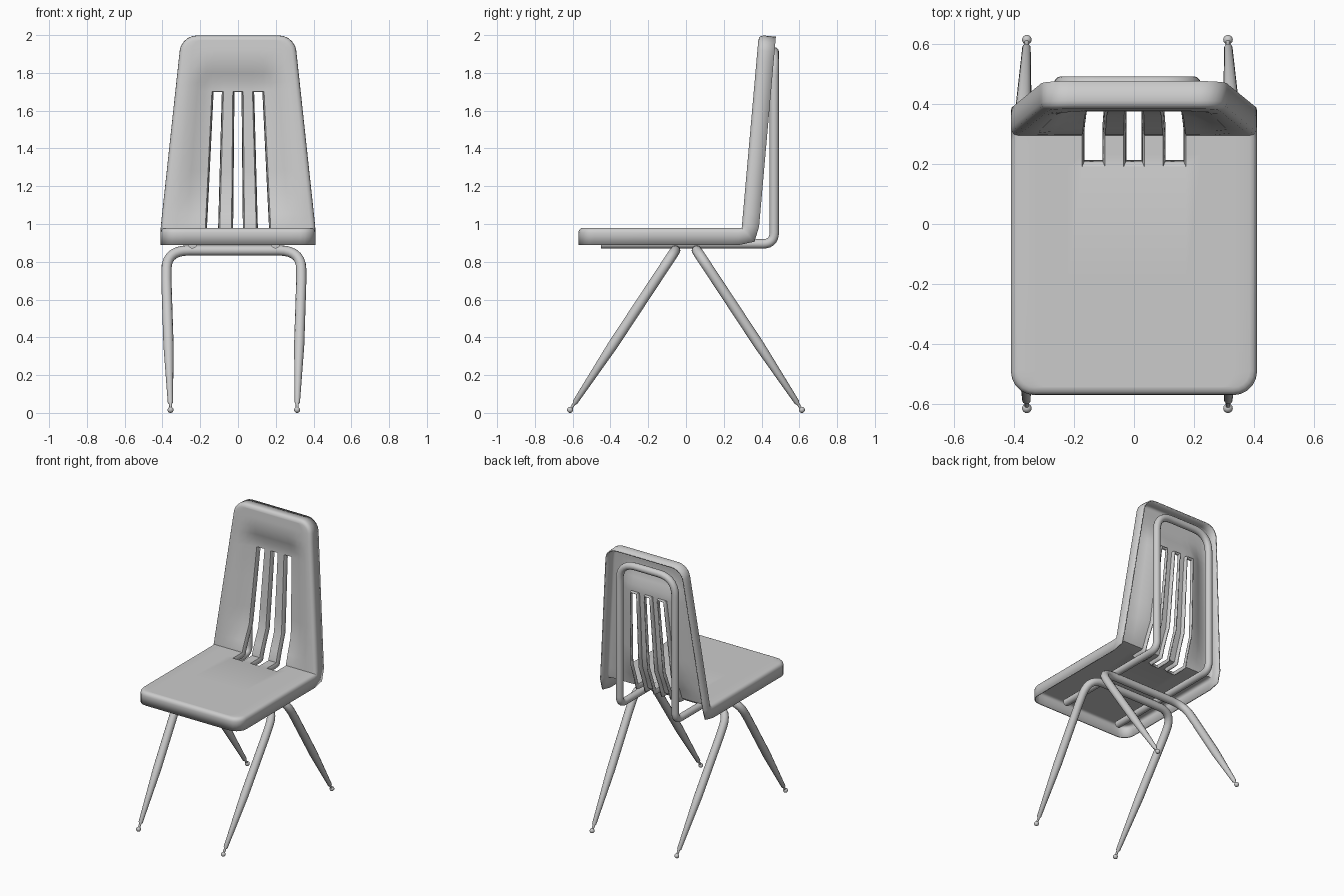
import bpy, bmesh, math
from mathutils import Vector

if "Cube" in bpy.data.objects:
    bpy.data.objects.remove(bpy.data.objects["Cube"])

SEAT, LEN, R = 0.865, 1.889, 0.08      # path length of seat, of whole shell, corner radius
CX = -0.022                            # the metal frame sits slightly off centre


def smooth(t):
    t = max(0.0, min(1.0, t))
    return t * t * (3 - 2 * t)


def finish(ob, angle=40):
    bpy.ops.object.select_all(action='DESELECT')
    ob.select_set(True)
    bpy.context.view_layer.objects.active = ob
    bpy.ops.object.shade_smooth_by_angle(angle=math.radians(angle))


# --- Moulded shell: one sheet running from the seat front up to the back top ---
COLS = [-1, -.85, -.7, -.57, -.45, -.25, -.09, .09, .25, .45, .57, .7, .85, 1]
MIDDLE = [.4, .76, .80, .85, .865, .88, .94, 1.05, 1.17, 1.38, 1.595, 1.64, 1.69, 1.75]
ARC = [0, 18, 36, 54, 72, 90]
ROWS = [(R, 1, a) for a in ARC] + [(s, 1, 90) for s in MIDDLE] \
    + [(LEN - R, -1, a) for a in reversed(ARC)]
NR, NC = len(ROWS), len(COLS)
SLOT0, SLOT1 = len(ARC) + 1, len(ARC) + 10      # first and last slot rows


def shell_point(i, j, inset, drop):
    base, sign, a = ROWS[i]
    a, u = math.radians(a), COLS[j]
    s = base - sign * (R - inset) * math.cos(a)
    up = max(0, s - SEAT)
    half = 0.41 - 0.11 * up / (LEN - SEAT) - (R - (R - inset) * math.sin(a))
    y, z = -0.57 + min(s, SEAT) + up * 0.088, 0.98 + up * 0.996
    t = max(0, min(1, (s - 0.85) / 0.03))
    n = Vector((0, -1)).lerp(Vector((0.996, -0.088)), t).normalized()
    hollow = 0.05 * smooth((0.92 - abs(u)) / 0.47) * smooth(up / 0.2) * smooth((1.77 - s) / 0.16)
    d = drop * (1 + 0.1 * math.sin(math.pi * t)) + hollow
    return Vector((half * u, y + n.x * d, z + n.y * d))


def perimeter(i0, i1, j0, j1):
    return [(i0, j) for j in range(j0, j1)] + [(i, j1) for i in range(i0, i1)] \
        + [(i1, j) for j in range(j1, j0, -1)] + [(i, j0) for i in range(i1, i0, -1)]


bm = bmesh.new()
grid = {(i, j): bm.verts.new(shell_point(i, j, 0.025, 0)) for i in range(NR) for j in range(NC)}
for i in range(NR - 1):
    for j in range(NC - 1):
        if not (j in (4, 6, 8) and SLOT0 <= i < SLOT1):
            bm.faces.new([grid[i, j], grid[i, j + 1], grid[i + 1, j + 1], grid[i + 1, j]])

# rounded edge and skirt
loop = perimeter(0, NR - 1, 0, NC - 1)
inner = [grid[k] for k in loop]
for inset, drop in ((0.012, 0.004), (0.003, 0.013), (0, 0.026), (0, 0.091)):
    outer = [bm.verts.new(shell_point(*k, inset, drop)) for k in loop]
    for k in range(len(loop)):
        m = (k + 1) % len(loop)
        bm.faces.new([outer[k], outer[m], inner[m], inner[k]])
    inner = outer

# turned, tapering lips around the three slots
for j in (4, 6, 8):
    loop = perimeter(SLOT0, SLOT1, j, j + 1)
    upper = [grid[k] for k in loop]
    for shift, drop in ((0.006, 0.012), (0.009, 0.032)):
        lip = []
        for i, c in loop:
            co = shell_point(i, c, 0.025, drop)
            co.x += shift if c == j else -shift
            co.y += 2.5 * shift if i == SLOT0 else 0
            lip.append(bm.verts.new(co))
        for k in range(len(loop)):
            m = (k + 1) % len(loop)
            bm.faces.new([upper[k], upper[m], lip[m], lip[k]])
        upper = lip

mesh = bpy.data.meshes.new("seat_shell")
bm.to_mesh(mesh)
bm.free()
shell = bpy.data.objects.new("seat_shell", mesh)
bpy.context.collection.objects.link(shell)
finish(shell, 50)
wall = shell.modifiers.new("wall", 'SOLIDIFY')
wall.thickness, wall.offset = 0.008, -1


# --- Tubes ---
def rounded(pts, radius, steps=7):
    """Replace each inner corner by a curved bend."""
    pts = [Vector(p) for p in pts]
    out = [pts[0]]
    for a, b, c in zip(pts, pts[1:], pts[2:]):
        p, q = b + (a - b).normalized() * radius, b + (c - b).normalized() * radius
        for k in range(steps + 1):
            t = k / steps
            out.append(p * (1 - t) ** 2 + b * 2 * t * (1 - t) + q * t * t)
    return out + [pts[-1]]


def tube(name, pts, radii):
    cu = bpy.data.curves.new(name, 'CURVE')
    cu.dimensions, cu.bevel_depth, cu.bevel_resolution = '3D', 1.0, 4
    cu.use_fill_caps = True
    sp = cu.splines.new('POLY')
    sp.points.add(len(pts) - 1)
    for p, co, r in zip(sp.points, pts, radii):
        p.co, p.radius = (*co, 1), r
    ob = bpy.data.objects.new(name, cu)
    bpy.context.collection.objects.link(ob)
    bpy.ops.object.select_all(action='DESELECT')
    ob.select_set(True)
    bpy.context.view_layer.objects.active = ob
    bpy.ops.object.convert(target='MESH')
    finish(bpy.context.object)


# back support: under the seat, up behind the back and over
x0, x1 = CX - 0.22, CX + 0.22
side = [(-0.45, 0.895), (0.467, 0.895), (0.467, 1.6)]
low = rounded([(x0, *p) for p in side], 0.06)
high = rounded([(x1, *p) for p in reversed(side)], 0.06)
top = rounded([(x0, 0.467, 1.6), (x0, 0.467, 1.912), (x1, 0.467, 1.912), (x1, 0.467, 1.6)], 0.13)
path = low + top[1:-1] + high
tube("back_support", path, [0.025] * len(path))

# front and rear leg hoops with tapered legs and ball feet
for name, sy in (("front", -1), ("rear", 1)):
    def leg(x, z):
        return (CX + x, sy * (0.05 + 0.66 * (0.87 - z)), z)

    bend = rounded([leg(-0.357, 0.70), leg(-0.357, 0.86), leg(0.357, 0.86), leg(0.357, 0.70)], 0.12)
    tips = [(0.335, 0.022, 0.007), (0.335, 0.048, 0.008), (0.336, 0.055, 0.014), (0.346, 0.36, 0.027)]
    pts = [leg(-x, z) for x, z, r in tips] + bend + [leg(x, z) for x, z, r in reversed(tips)]
    rad = [t[2] for t in tips]
    tube(name + "_leg", pts, rad + [0.027] * len(bend) + rad[::-1])
    for sx, label in ((-1, "left"), (1, "right")):
        bpy.ops.mesh.primitive_uv_sphere_add(segments=16, ring_count=10, radius=0.016,
                                             location=leg(sx * 0.335, 0.016))
        foot = bpy.context.object
        foot.name = f"{name}_{label}_foot"
        finish(foot)
